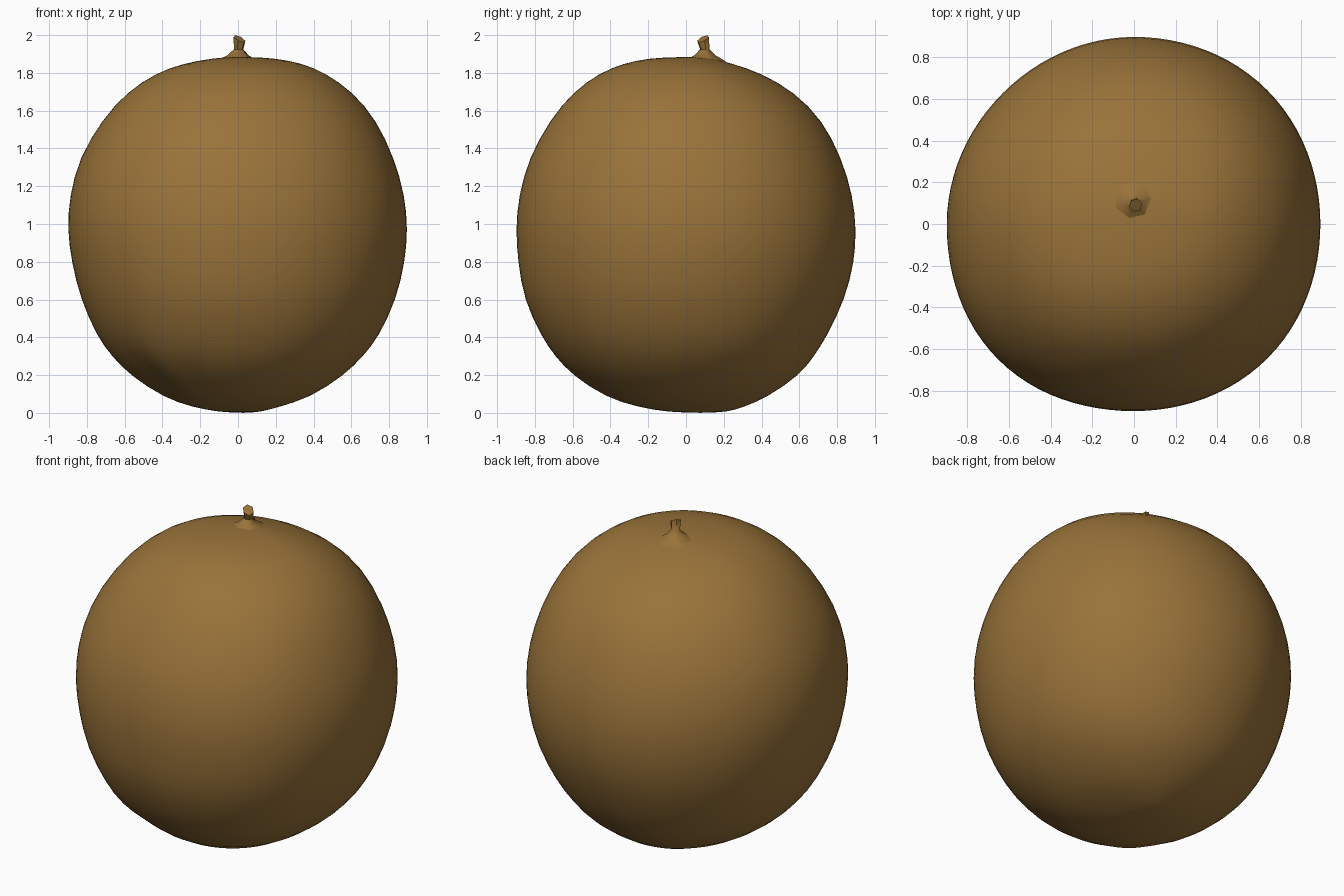
import bpy, bmesh, math
from mathutils import Vector

if "Cube" in bpy.data.objects:
    bpy.data.objects.remove(bpy.data.objects["Cube"])

skin = bpy.data.materials.new("golden_brown")
skin.diffuse_color = (0.32, 0.172, 0.042, 1)
skin.use_nodes = True
skin.node_tree.nodes["Principled BSDF"].inputs["Base Color"].default_value = skin.diffuse_color


def loft(name, rings, bottom=None, top=None):
    """Skin a stack of point rings, closing the ends with fans or caps."""
    bm = bmesh.new()
    vs = [[bm.verts.new(p) for p in r] for r in rings]
    n = len(vs[0])
    for a, b in zip(vs, vs[1:]):
        for i in range(n):
            j = (i + 1) % n
            bm.faces.new((a[i], a[j], b[j], b[i]))
    for ring, pole in ((vs[0], bottom), (vs[-1], top)):
        if pole is None:
            bm.faces.new(ring)
        else:
            p = bm.verts.new(pole)
            for i in range(n):
                bm.faces.new((ring[i], ring[(i + 1) % n], p))
    bmesh.ops.recalc_face_normals(bm, faces=bm.faces)
    me = bpy.data.meshes.new(name)
    bm.to_mesh(me)
    bm.free()
    me.materials.append(skin)
    ob = bpy.data.objects.new(name, me)
    bpy.context.collection.objects.link(ob)
    return ob


# Fruit body: height, then reach towards +x, +y, -x, -y
profile = [
    (0.005, .12, .22, .10, .10), (0.03, .21, .30, .24, .25),
    (0.08, .38, .425, .39, .42), (0.20, .56, .60, .57, .60),
    (0.30, .66, .675, .665, .69), (0.40, .74, .74, .74, .76),
    (0.60, .835, .838, .83, .855), (0.80, .88, .888, .877, .885),
    (0.97, .895, .898, .90, .898), (1.15, .88, .88, .888, .882),
    (1.35, .823, .82, .837, .828), (1.55, .73, .72, .718, .718),
    (1.70, .605, .57, .585, .595), (1.80, .46, .395, .43, .455),
    (1.85, .34, .24, .29, .33), (1.878, .20, .14, .13, .20)]
SEG = 48
# Extra fullness of the four diagonal quarters, anticlockwise from +x +y
fullness = (.012, -.010, .026, .015)
dents = [(Vector((-.48, -.38, .21)), .10, .03), (Vector((-.25, -.56, .21)), .09, .012),
         (Vector((-.40, -.54, .30)), .08, -.01)]


def body_point(row, i):
    a = 2 * math.pi * i / SEG
    c, s = math.cos(a), math.sin(a)
    rx = row[1] if c > 0 else row[3]
    ry = row[2] if s > 0 else row[4]
    k = 1.007 + fullness[i * 4 // SEG] * math.sin(2 * a) ** 2
    p = Vector((rx * c * k, ry * s * k, row[0]))
    inward = (Vector((0, 0, .95)) - p).normalized()
    push = sum(d * math.exp(-((p - q).length / w) ** 2) for q, w, d in dents)
    return p + inward * push


body = loft("fruit_body",
            [[body_point(r, i) for i in range(SEG)] for r in profile],
            bottom=(.03, .08, 0), top=(0, .02, 1.886))
sub = body.modifiers.new("smooth", "SUBSURF")
sub.levels = sub.render_levels = 1
body.data.shade_smooth()

# Stem: flared foot, narrow neck and a slanted cut tip
stem_rings = []
for z, r, cx, cy, slant in [(1.82, .18, 0, .09, 0), (1.873, .095, -.005, .10, 0),
                            (1.893, .058, 0, .10, 0), (1.925, .026, .003, .10, 0),
                            (1.98, .032, .008, .09, .02)]:
    ring = []
    for i in range(6):
        a = 2 * math.pi * i / 6 + math.radians(15)
        tilt = slant * math.cos(a - math.radians(135))
        ring.append((cx + r * math.cos(a), cy + r * math.sin(a), z + tilt))
    stem_rings.append(ring)
stem = loft("stem", stem_rings)
bpy.context.view_layer.objects.active = stem
stem.select_set(True)
bpy.ops.object.shade_smooth_by_angle(angle=math.radians(50))
